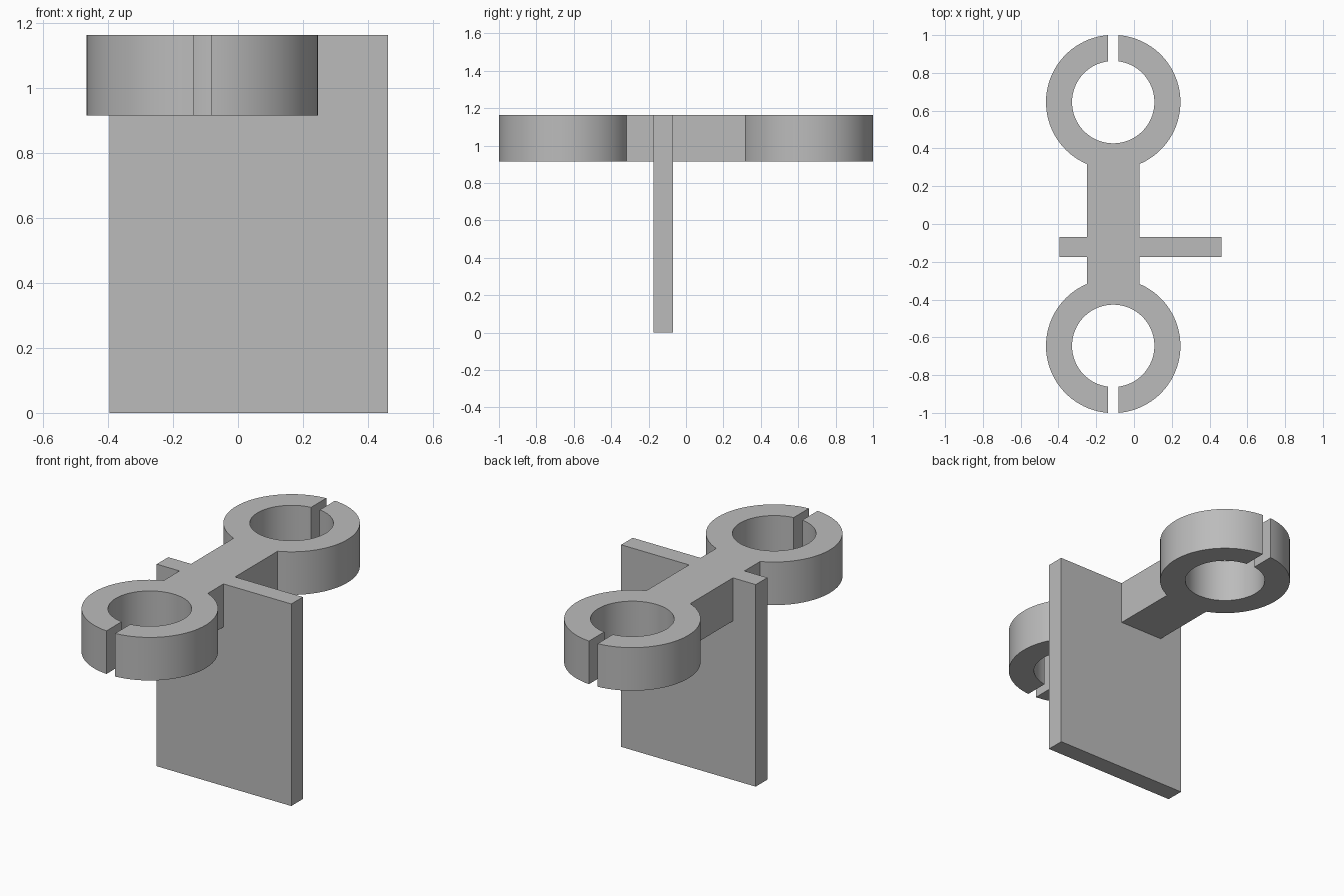
import bpy, bmesh
from math import pi, acos, asin, cos, sin, radians
from mathutils import Matrix, Vector

cube = bpy.data.objects.get("Cube")
if cube:
    bpy.data.objects.remove(cube, do_unlink=True)

grey = bpy.data.materials.new("plain grey")
grey.use_nodes = True
colour = (0.5, 0.5, 0.5, 1)
grey.diffuse_color = colour
grey.node_tree.nodes["Principled BSDF"].inputs["Base Color"].default_value = colour

TOP, UNDERSIDE = 1.163, 0.915
AXIS_X = -0.11
RING_Y, OUTER, INNER = 0.645, 0.356, 0.218
SLOT, ARM = 0.0275, 0.14          # half widths


def prism(name, outline, sweep):
    """Extrude a closed outline of 3D points along a vector."""
    bm = bmesh.new()
    face = bm.faces.new([bm.verts.new(p) for p in outline])
    result = bmesh.ops.extrude_face_region(bm, geom=[face], use_keep_orig=True)
    moved = [g for g in result["geom"] if isinstance(g, bmesh.types.BMVert)]
    bmesh.ops.translate(bm, verts=moved, vec=sweep)
    bmesh.ops.recalc_face_normals(bm, faces=bm.faces)
    mesh = bpy.data.meshes.new(name)
    bm.to_mesh(mesh)
    bm.free()
    mesh.materials.append(grey)
    obj = bpy.data.objects.new(name, mesh)
    bpy.context.collection.objects.link(obj)
    return obj


def arc(radius, start, end, steps):
    angles = [start + (end - start) * i / steps for i in range(steps + 1)]
    return [Vector((radius * cos(a), RING_Y + radius * sin(a), 0)) for a in angles]


# Double clip: a split ring and half the arm, repeated by a half turn
root = acos(ARM / OUTER)
lip_out, lip_in = asin(SLOT / OUTER), asin(SLOT / INNER)
half = (arc(OUTER, -root, pi / 2 - lip_out, 36)
        + arc(INNER, pi / 2 - lip_in, lip_in - 1.5 * pi, 72)
        + arc(OUTER, pi / 2 + lip_out, pi + root, 36))
turn = Matrix.Rotation(pi, 3, "Z")
base = Vector((AXIS_X, 0, UNDERSIDE))
outline = [base + p for p in half] + [base + turn @ p for p in half]
clip = prism("double_ring_clip", outline, (0, 0, TOP - UNDERSIDE))

bpy.ops.object.select_all(action="DESELECT")
clip.select_set(True)
bpy.context.view_layer.objects.active = clip
bpy.ops.object.shade_smooth_by_angle(angle=radians(30))

# Upright plate, notched at the top to seat the arm
left, right, front, back = 0.462, -0.395, -0.175, -0.07
profile = [(right, 0), (left, 0), (left, TOP), (AXIS_X + ARM, TOP),
           (AXIS_X + ARM, UNDERSIDE), (AXIS_X - ARM, UNDERSIDE),
           (AXIS_X - ARM, TOP), (right, TOP)]
prism("upright_plate", [(x, front, z) for x, z in profile], (0, back - front, 0))
